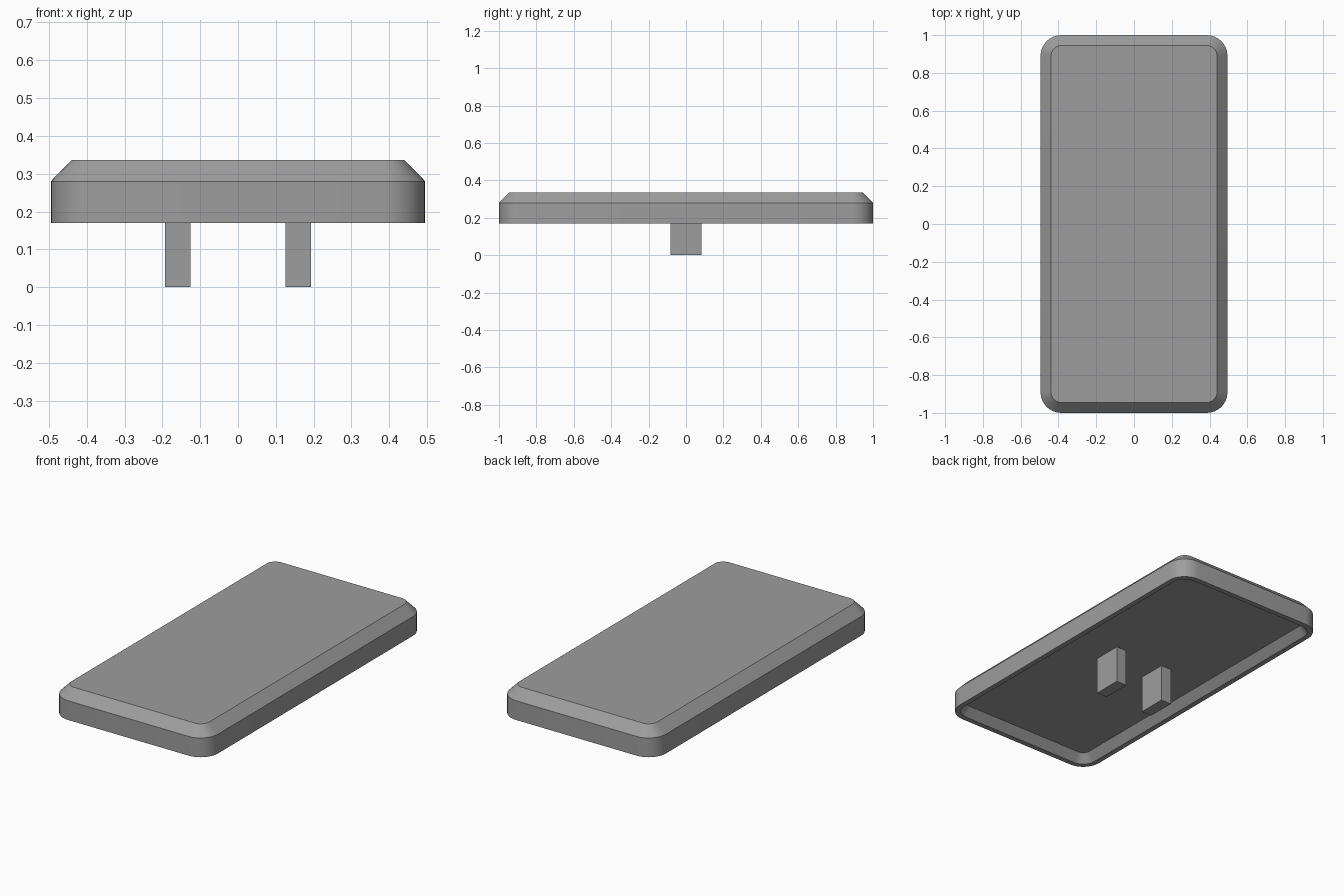
import bpy, bmesh, math

if "Cube" in bpy.data.objects:
    bpy.data.objects.remove(bpy.data.objects["Cube"])

grey = bpy.data.materials.new("mid_grey")
grey.diffuse_color = (0.34, 0.34, 0.34, 1)
grey.use_nodes = True
grey.node_tree.nodes["Principled BSDF"].inputs["Base Color"].default_value = grey.diffuse_color

HALF_X, HALF_Y, RADIUS, SEGMENTS = 0.495, 1.0, 0.11, 8
CEILING = 0.217


def rounded_loop(bm, inset, z):
    """Rounded rectangle of vertices, inset from the outer outline."""
    r = RADIUS - inset
    verts = []
    for k, (sx, sy) in enumerate([(1, 1), (-1, 1), (-1, -1), (1, -1)]):
        cx, cy = sx * (HALF_X - RADIUS), sy * (HALF_Y - RADIUS)
        for i in range(SEGMENTS + 1):
            a = math.pi / 2 * (k + i / SEGMENTS)
            verts.append(bm.verts.new((cx + r * math.cos(a), cy + r * math.sin(a), z)))
    return verts


def finish(bm, name):
    bmesh.ops.recalc_face_normals(bm, faces=bm.faces)
    mesh = bpy.data.meshes.new(name)
    bm.to_mesh(mesh)
    bm.free()
    mesh.materials.append(grey)
    obj = bpy.data.objects.new(name, mesh)
    bpy.context.collection.objects.link(obj)
    return obj


# Hollow cap: cavity ceiling, sloped inner wall, rim, outer wall, chamfer, top
bm = bmesh.new()
profile = [(0.07, CEILING), (0.03, 0.169), (0, 0.169), (0, 0.28), (0.055, 0.336)]
loops = [rounded_loop(bm, inset, z) for inset, z in profile]
for a, b in zip(loops, loops[1:]):
    for i in range(len(a)):
        j = (i + 1) % len(a)
        bm.faces.new((a[i], a[j], b[j], b[i]))
bm.faces.new(loops[0])
bm.faces.new(loops[-1])
cap = finish(bm, "cap_shell")
bpy.context.view_layer.objects.active = cap
cap.select_set(True)
bpy.ops.object.shade_smooth_by_angle(angle=math.radians(30))

# Two mounting pegs under the cap
for side, name in ((-1, "left_peg"), (1, "right_peg")):
    bm = bmesh.new()
    bmesh.ops.create_cube(bm, size=1)
    for v in bm.verts:
        v.co.x = side * 0.159 + v.co.x * 0.067
        v.co.y *= 0.167
        v.co.z = (v.co.z + 0.5) * CEILING
    finish(bm, name)
